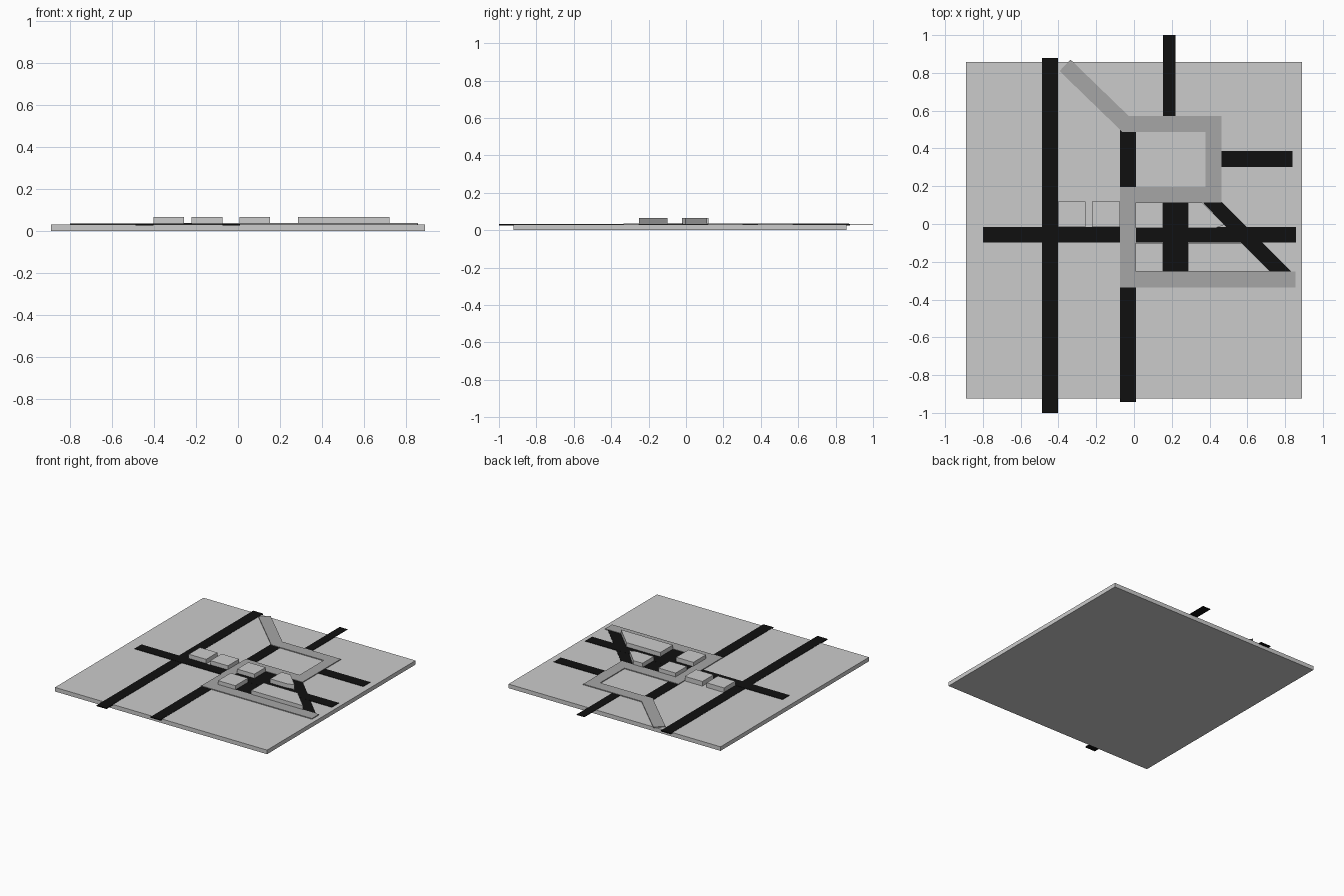
import bpy
import bmesh
from mathutils import Vector

if "Cube" in bpy.data.objects:
    bpy.data.objects.remove(bpy.data.objects["Cube"])


def material(name, value):
    m = bpy.data.materials.new(name)
    m.diffuse_color = (value, value, value, 1)
    m.use_nodes = True
    m.node_tree.nodes["Principled BSDF"].inputs["Base Color"].default_value = m.diffuse_color
    return m


ASPHALT = material("asphalt", 0.005)
PAVING = material("paving", 0.38)


def prism(name, outlines, z0, z1, mat=None):
    """Extrude one or more flat outlines from z0 up to z1."""
    bm = bmesh.new()
    for pts in outlines:
        face = bm.faces.new([bm.verts.new((x, y, z0)) for x, y in pts])
        out = bmesh.ops.extrude_face_region(bm, geom=[face])
        for v in out["geom"]:
            if isinstance(v, bmesh.types.BMVert):
                v.co.z = z1
    bmesh.ops.recalc_face_normals(bm, faces=bm.faces)
    mesh = bpy.data.meshes.new(name)
    bm.to_mesh(mesh)
    bm.free()
    obj = bpy.data.objects.new(name, mesh)
    bpy.context.collection.objects.link(obj)
    if mat:
        mesh.materials.append(mat)
    return obj


def rect(x0, x1, y0, y1):
    return [(x0, y0), (x1, y0), (x1, y1), (x0, y1)]


def ribbon(points, width):
    """Outline of a constant-width path with mitred corners."""
    pts = [Vector(p) for p in points]
    dirs = [(b - a).normalized() for a, b in zip(pts, pts[1:])]
    left, right = [], []
    for i, p in enumerate(pts):
        n0 = dirs[max(i - 1, 0)].orthogonal()
        n1 = dirs[min(i, len(dirs) - 1)].orthogonal()
        m = (n0 + n1).normalized()
        m *= width / 2 / m.dot(n1)
        left.append(p + m)
        right.append(p - m)
    return left + right[::-1]


# Ground slab
prism("ground_slab", [rect(-0.89, 0.89, -0.923, 0.857)], 0, 0.031)

# Main north-south roads, set slightly into the slab
prism("west_road", [rect(-0.487, -0.403, -1.0, 0.878)], 0.026, 0.033, ASPHALT)
prism("middle_road", [rect(-0.074, 0.01, -0.942, 0.53)], 0.026, 0.033, ASPHALT)

# Thinner roads
prism("cross_road", [rect(-0.80, 0.857, -0.098, -0.015)], 0.031, 0.0345, ASPHALT)
prism("north_road", [rect(0.153, 0.219, 0.53, 1.0)], 0.031, 0.034, ASPHALT)
prism("inner_road", [rect(0.153, 0.286, -0.28, 0.15)], 0.031, 0.034, ASPHALT)
prism("east_road", [rect(0.43, 0.84, 0.302, 0.386)], 0.031, 0.034, ASPHALT)
prism("diagonal_road", [[(0.355, 0.125), (0.455, 0.125), (0.84, -0.26), (0.72, -0.26)]],
      0.031, 0.034, ASPHALT)

# Paved walkway winding round the plaza
walk = [(-0.365, 0.84), (-0.045, 0.53), (0.42, 0.53), (0.42, 0.155),
        (-0.032, 0.155), (-0.032, -0.293), (0.855, -0.293)]
prism("walkway", [ribbon(walk, 0.084)], 0.031, 0.037, PAVING)

# Building blocks
blocks = {
    "block_west": rect(-0.403, -0.257, -0.015, 0.12),
    "block_west_inner": rect(-0.222, -0.074, -0.015, 0.12),
    "block_north": rect(0.008, 0.153, -0.022, 0.113),
    "block_south": rect(0.008, 0.153, -0.251, -0.1),
    "block_north_east": [(0.286, -0.022), (0.43, -0.022), (0.478, -0.004),
                         (0.362, 0.113), (0.286, 0.113)],
    "block_south_east": [(0.286, -0.251), (0.722, -0.251), (0.57, -0.1), (0.286, -0.1)],
}
for name, outline in blocks.items():
    prism(name, [outline], 0.03, 0.066)
